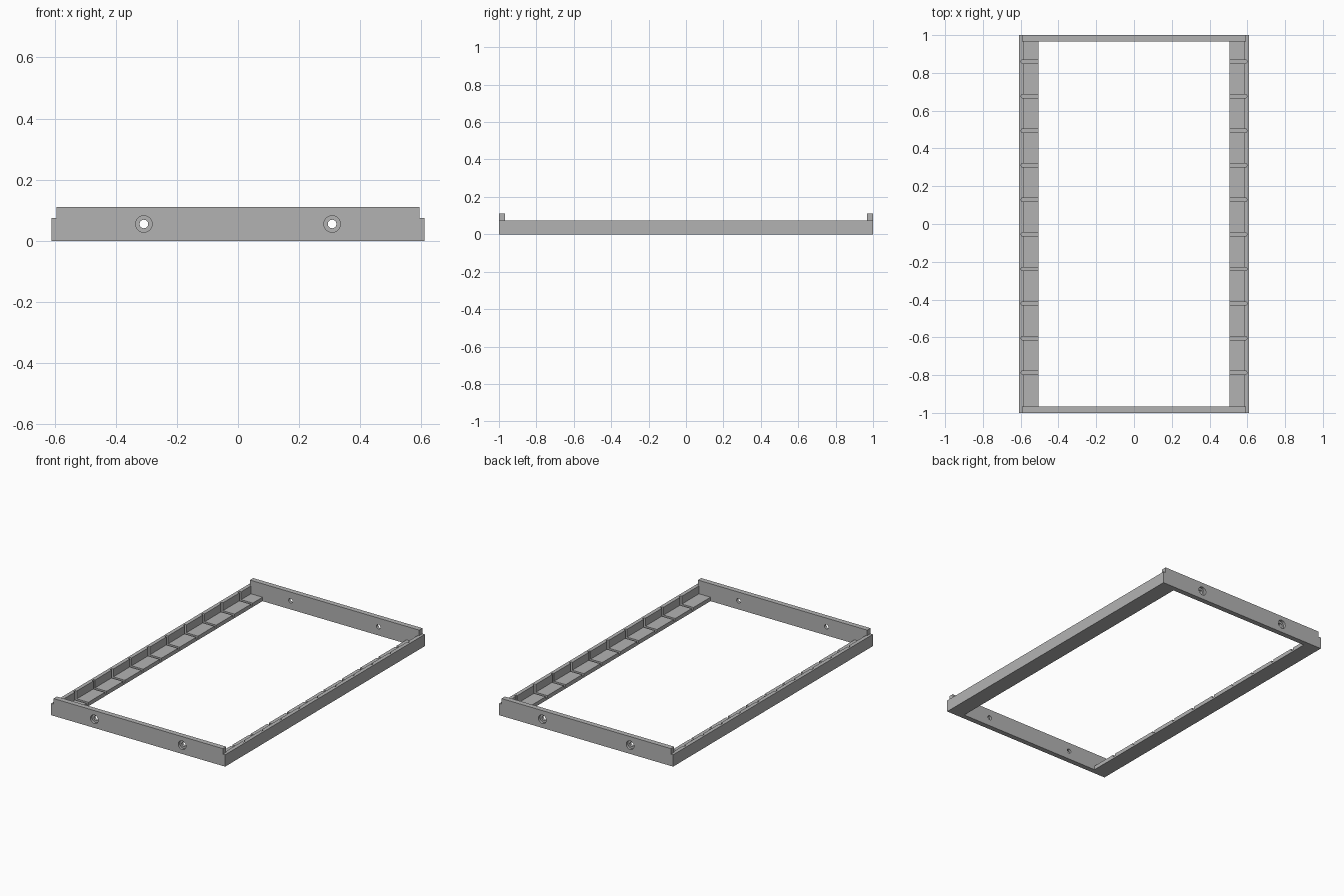
import bpy, bmesh, math
from mathutils import Matrix, Vector

if "Cube" in bpy.data.objects:
    bpy.data.objects.remove(bpy.data.objects["Cube"], do_unlink=True)

HALF_X, HALF_Y = 0.61, 1.0
RAIL_H, PANEL_H, LEDGE_H = 0.075, 0.11, 0.025
PANEL_T = 0.033
WALL_IN, LEDGE_IN, STEP_X = 0.586, 0.505, 0.594

grey = bpy.data.materials.new("plain grey")
grey.use_nodes = True
colour = (0.45, 0.45, 0.45, 1)
grey.diffuse_color = colour
grey.node_tree.nodes["Principled BSDF"].inputs["Base Color"].default_value = colour


def finish(bm, name):
    bmesh.ops.recalc_face_normals(bm, faces=bm.faces)
    mesh = bpy.data.meshes.new(name)
    bm.to_mesh(mesh)
    bm.free()
    mesh.materials.append(grey)
    obj = bpy.data.objects.new(name, mesh)
    bpy.context.collection.objects.link(obj)
    return obj


def extrude_profile(name, points, y0, y1):
    """Extrude an x-z outline along y."""
    bm = bmesh.new()
    face = bm.faces.new([bm.verts.new((x, y0, z)) for x, z in points])
    side = bmesh.ops.extrude_face_region(bm, geom=[face])["geom"]
    verts = [v for v in side if isinstance(v, bmesh.types.BMVert)]
    bmesh.ops.translate(bm, verts=verts, vec=(0, y1 - y0, 0))
    return finish(bm, name)


def cut(obj, cutter):
    """Subtract the cutter, apply the result and discard the cutter."""
    cutter.hide_render = True
    mod = obj.modifiers.new("cut", "BOOLEAN")
    mod.operation, mod.solver, mod.object = "DIFFERENCE", "EXACT", cutter
    graph = bpy.context.evaluated_depsgraph_get()
    mesh = bpy.data.meshes.new_from_object(obj.evaluated_get(graph))
    obj.modifiers.clear()
    obj.data = mesh
    bpy.data.objects.remove(cutter, do_unlink=True)


def slot_cutter(side):
    """Row of divider slots, rounded at the end that bites into the wall."""
    bm = bmesh.new()
    x_in, x_out, z_low, z_high = 0.48, 0.597, 0.012, 0.1
    size = Vector((x_out - x_in, 0.018, z_high - z_low))
    for i in range(10):
        pos = Vector((side * (x_in + x_out) / 2, -0.787 + i * 0.183, (z_low + z_high) / 2))
        bmesh.ops.create_cube(bm, size=1, matrix=Matrix.Translation(pos) @ Matrix.Diagonal(size).to_4x4())
    ends = [e for e in bm.edges if all(abs(v.co.x) > WALL_IN for v in e.verts)
            and abs(e.verts[0].co.z - e.verts[1].co.z) > 0.01]
    bmesh.ops.bevel(bm, geom=ends, offset=0.005, segments=3, profile=0.5, affect="EDGES")
    return finish(bm, "slot_cutter")


def hole_cutter(radius, y, depth):
    """Pair of round cutters along y."""
    bm = bmesh.new()
    for x in (-0.308, 0.308):
        bmesh.ops.create_cone(bm, cap_ends=True, segments=32, radius1=radius, radius2=radius, depth=depth,
                              matrix=Matrix.Translation((x, y, 0.055)) @ Matrix.Rotation(math.pi / 2, 4, "X"))
    return finish(bm, "hole_cutter")


# Side rails: outer wall with a slotted ledge
rail_profile = [(HALF_X, 0), (HALF_X, RAIL_H), (WALL_IN, RAIL_H),
                (WALL_IN, LEDGE_H), (LEDGE_IN, LEDGE_H), (LEDGE_IN, 0)]
inner_y = HALF_Y - PANEL_T
for side, name in ((1, "left_rail"), (-1, "right_rail")):
    rail = extrude_profile(name, [(side * x, z) for x, z in rail_profile], -inner_y, inner_y)
    cut(rail, slot_cutter(side))

# End panels: stepped top corners and counterbored screw holes
half = [(HALF_X, 0), (HALF_X, RAIL_H), (STEP_X, RAIL_H), (STEP_X, PANEL_H)]
panel_profile = half + [(-x, z) for x, z in reversed(half)]
for side, name in ((-1, "front_panel"), (1, "back_panel")):
    panel = extrude_profile(name, panel_profile, side * inner_y, side * HALF_Y)
    cut(panel, hole_cutter(0.014, side * HALF_Y, 0.2))
    cut(panel, hole_cutter(0.027, side * HALF_Y, 0.032))
